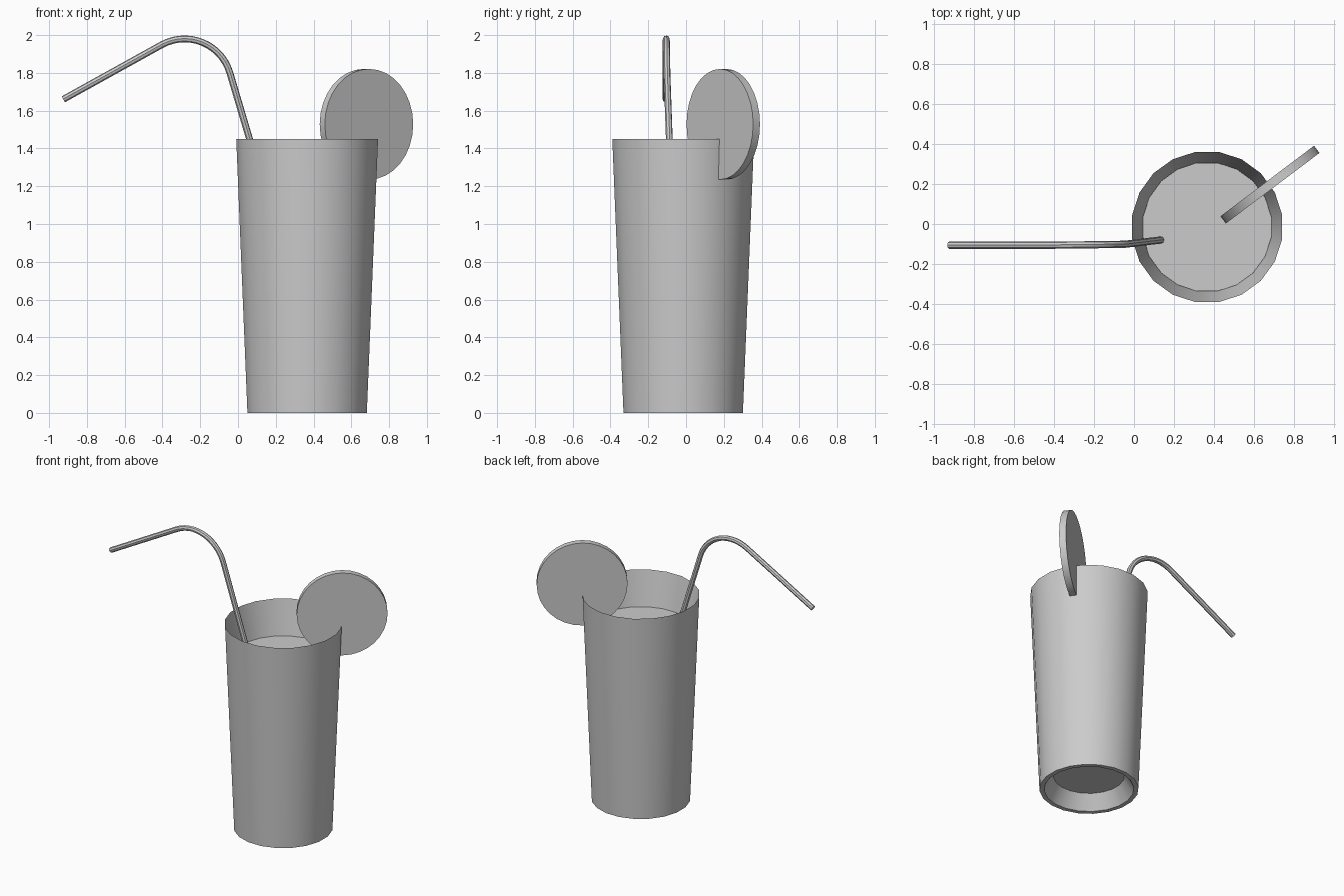
import bpy, bmesh, math
from mathutils import Matrix, Vector

cube = bpy.data.objects.get("Cube")
if cube:
    bpy.data.objects.remove(cube, do_unlink=True)

# One plain grey for every part
grey = bpy.data.materials.new("plain_grey")
grey.use_nodes = True
grey.diffuse_color = (0.6, 0.6, 0.6, 1)
grey.node_tree.nodes["Principled BSDF"].inputs["Base Color"].default_value = (0.6, 0.6, 0.6, 1)


def smooth(obj):
    bpy.ops.object.select_all(action='DESELECT')
    obj.select_set(True)
    bpy.context.view_layer.objects.active = obj
    bpy.ops.object.shade_smooth_by_angle(angle=math.radians(30))


def link(name, bm):
    mesh = bpy.data.meshes.new(name)
    bm.to_mesh(mesh)
    bm.free()
    mesh.materials.append(grey)
    obj = bpy.data.objects.new(name, mesh)
    bpy.context.collection.objects.link(obj)
    smooth(obj)
    return obj


def lathe(name, profile, sides):
    """Spin a list of (radius, height) points; cap both ends."""
    bm = bmesh.new()
    rings = []
    for r, z in profile:
        angles = [2 * math.pi * (i + 0.5) / sides for i in range(sides)]
        rings.append([bm.verts.new((r * math.cos(a), r * math.sin(a), z)) for a in angles])
    for low, high in zip(rings, rings[1:]):
        for i in range(sides):
            j = (i + 1) % sides
            bm.faces.new((low[i], low[j], high[j], high[i]))
    bm.faces.new(rings[0][::-1])
    bm.faces.new(rings[-1])
    return link(name, bm)


# Tapered glass: recessed foot, outer wall, sharp rim, inner wall down to the drink
SIDES = 20
centre = Vector((0.366, -0.015, 0))
glass = lathe("glass", [(0.23, 0.10), (0.29, 0), (0.32, 0), (0.38, 1.45), (0.325, 1.2)], SIDES)
glass.location = centre

# Drink surface filling the glass
drink = lathe("drink", [(0.3, 1.15), (0.325, 1.21)], SIDES)
drink.location = centre

# Round fruit slice standing on the rim, turned diagonally
bm = bmesh.new()
bmesh.ops.create_cone(bm, cap_ends=True, segments=32, radius1=0.293, radius2=0.293, depth=0.045)
bm.transform(Matrix.Rotation(math.radians(37), 4, 'Z') @ Matrix.Rotation(math.pi / 2, 4, 'X'))
fruit_slice = link("fruit_slice", bm)
fruit_slice.location = (0.68, 0.197, 1.528)

# Bent straw: straight stem, rounded bend, straight mouth end
BEND, STEPS = 0.25, 14
bend_centre = Vector((-0.283, 0, 1.73))
start, end = math.radians(16.5), math.radians(118.8)
path = [Vector((0.15, -0.078, 1.15))]
for i in range(STEPS + 1):
    t = i / STEPS
    a = start + (end - start) * t
    path.append(bend_centre + Vector((BEND * math.cos(a), -0.101 - 0.005 * t, BEND * math.sin(a))))
path.append(Vector((-0.925, -0.106, 1.66)))

curve = bpy.data.curves.new("straw", 'CURVE')
curve.dimensions = '3D'
curve.bevel_depth = 0.018
curve.bevel_resolution = 2
curve.use_fill_caps = True
spline = curve.splines.new('POLY')
spline.points.add(len(path) - 1)
for point, co in zip(spline.points, path):
    point.co = (*co, 1)
curve.materials.append(grey)
straw = bpy.data.objects.new("straw", curve)
bpy.context.collection.objects.link(straw)
bpy.ops.object.select_all(action='DESELECT')
straw.select_set(True)
bpy.context.view_layer.objects.active = straw
bpy.ops.object.convert(target='MESH')
smooth(straw)
